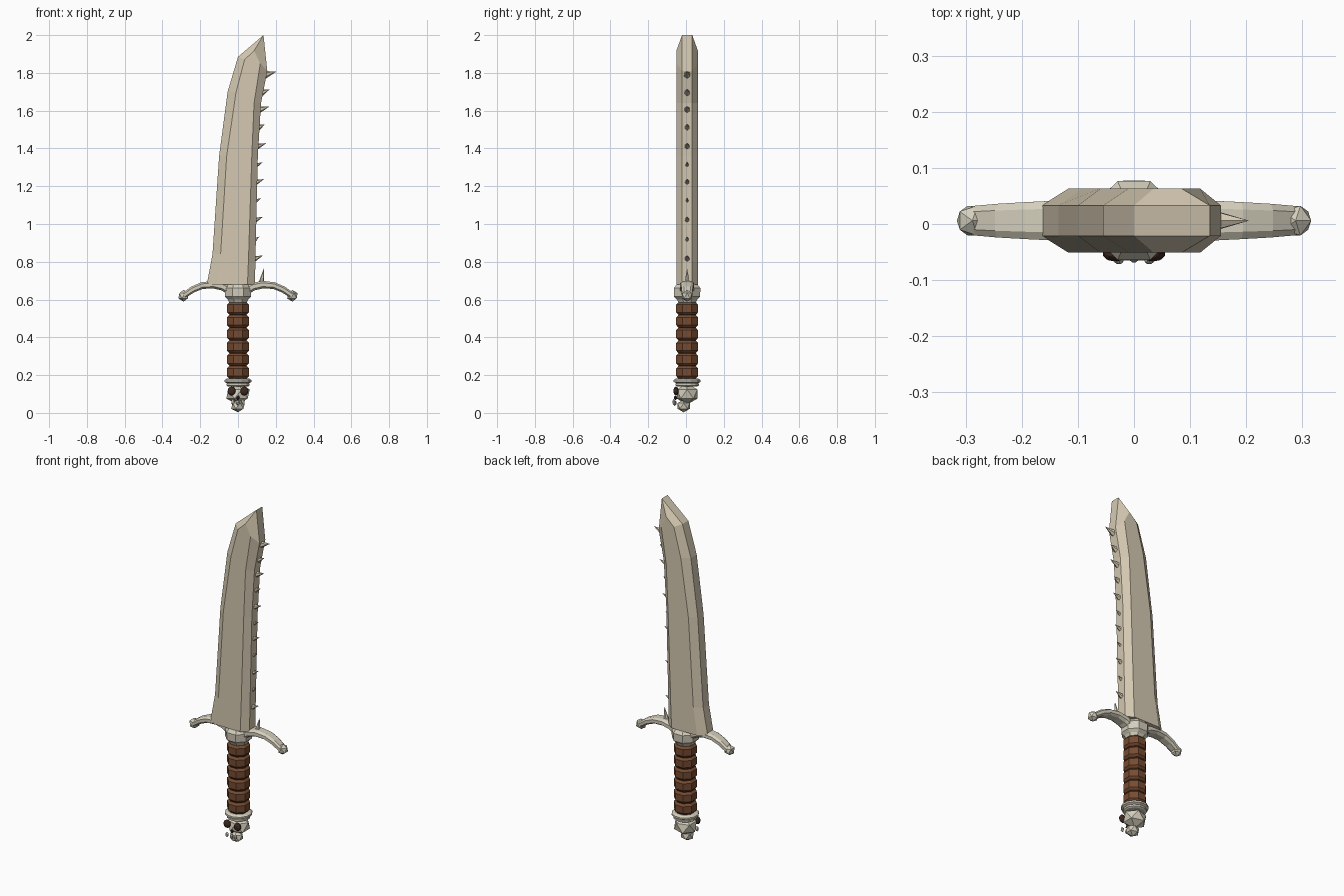
import bpy, bmesh, math
from mathutils import Vector, Matrix

cube = bpy.data.objects.get("Cube")
if cube:
    bpy.data.objects.remove(cube, do_unlink=True)

MID_Y = 0.006


def material(name, rgb):
    m = bpy.data.materials.new(name)
    m.use_nodes = True
    m.diffuse_color = (*rgb, 1)
    m.node_tree.nodes["Principled BSDF"].inputs["Base Color"].default_value = (*rgb, 1)
    return m


BONE = material("warm bone", (0.66, 0.58, 0.44))
PALE = material("pale bone", (0.66, 0.62, 0.50))
LEATHER = material("brown leather", (0.18, 0.07, 0.03))
DARK = material("dark socket", (0.045, 0.022, 0.016))


def finish(name, bm, mat):
    bmesh.ops.recalc_face_normals(bm, faces=bm.faces)
    me = bpy.data.meshes.new(name)
    bm.to_mesh(me)
    bm.free()
    me.materials.append(mat)
    ob = bpy.data.objects.new(name, me)
    bpy.context.collection.objects.link(ob)
    return ob


def loft(name, rings, mat):
    """Skin a list of point rings and cap both ends."""
    bm = bmesh.new()
    loops = [[bm.verts.new(p) for p in ring] for ring in rings]
    n = len(loops[0])
    for a, b in zip(loops, loops[1:]):
        for i in range(n):
            j = (i + 1) % n
            bm.faces.new((a[i], a[j], b[j], b[i]))
    bm.faces.new(loops[0])
    bm.faces.new(loops[-1])
    return finish(name, bm, mat)


def turned(name, profile, mat, sides=8):
    """Stack of polygon rings from (radius, z) pairs, flat side to the front."""
    rings = []
    for r, z in profile:
        angles = [2 * math.pi * (i + 0.5) / sides for i in range(sides)]
        rings.append([(r * math.cos(a), MID_Y + r * math.sin(a), z) for a in angles])
    return loft(name, rings, mat)


def ball(name, centre, size, mat, detail=1):
    bm = bmesh.new()
    bmesh.ops.create_icosphere(bm, subdivisions=detail, radius=1)
    bmesh.ops.scale(bm, vec=size, verts=bm.verts)
    bmesh.ops.translate(bm, vec=centre, verts=bm.verts)
    return finish(name, bm, mat)


def spike(name, base, tip, radius, mat):
    base, tip = Vector(base), Vector(tip)
    axis = tip - base
    turn = axis.to_track_quat('Z', 'Y').to_matrix().to_4x4()
    bm = bmesh.new()
    bmesh.ops.create_cone(bm, segments=6, radius1=radius, radius2=0, depth=axis.length,
                          cap_ends=True, matrix=Matrix.Translation((base + tip) / 2) @ turn)
    return finish(name, bm, mat)


# Blade: thin rim outline bevelled into a wider inner outline on each side
rim = [(-.165, .68), (-.135, .84), (-.10, 1.36), (-.055, 1.70), (0, 1.885), (.135, 2.0),
       (.155, 1.81), (.122, 1.64), (.105, 1.36), (.092, .80), (.09, .68)]
face = [(-.117, .68), (-.092, .84), (-.06, 1.36), (-.01, 1.70), (.035, 1.87), (.085, 1.917),
        (.118, 1.85), (.085, 1.64), (.073, 1.36), (.055, .80), (.05, .68)]
layers = ((face, -.051), (rim, -.021), (rim, .033), (face, .063))
loft("blade", [[(x, y, z) for x, z in pts] for pts, y in layers], BONE)

# Spikes along the back edge of the blade: height, tip reach, radius
spikes = [(1.79, .205, .02), (1.695, .168, .018), (1.605, .168, .018), (1.51, .143, .016),
          (1.41, .15, .016), (1.31, .132, .011), (1.22, .138, .014), (1.12, .122, .01),
          (1.02, .132, .014), (.915, .113, .012), (.815, .132, .016)]
back_edge = rim[6:]
for i, (z, reach, r) in enumerate(spikes):
    for (xa, za), (xb, zb) in zip(back_edge, back_edge[1:]):
        if zb <= z <= za:
            edge_x = xb + (xa - xb) * (z - zb) / (za - zb)
    spike(f"blade_spike_{i + 1}", (edge_x - .008, MID_Y, z), (reach, MID_Y, z + .018), r, BONE)
spike("guard_spike", (.122, MID_Y, .675), (.137, MID_Y, .765), .018, PALE)

# Guard: central collar, two drooping arms, faceted knobs
turned("guard_collar", [(.045, .575), (.058, .60), (.074, .615), (.076, .66), (.058, .683)], PALE)
arm_path = [(.03, .64, .022, .036), (.08, .668, .021, .037), (.13, .679, .020, .036),
            (.19, .674, .018, .033), (.24, .653, .017, .030), (.285, .622, .015, .026)]
section = [(-1, -.5), (-.6, -1), (.6, -1), (1, -.5), (1, .5), (.6, 1), (-.6, 1), (-1, .5)]
for side, sign in (("left", 1), ("right", -1)):
    rings = []
    for i, (x, z, h, w) in enumerate(arm_path):
        a, b = arm_path[max(i - 1, 0)], arm_path[min(i + 1, len(arm_path) - 1)]
        tilt = math.atan2(b[1] - a[1], b[0] - a[0])
        rings.append([(sign * (x - u * h * math.sin(tilt)), MID_Y + v * w,
                       z + u * h * math.cos(tilt)) for v, u in section])
    loft(f"{side}_guard_arm", rings, PALE)
    ball(f"{side}_guard_knob", (sign * .288, MID_Y, .62), (.031, .031, .031), PALE)

# Grip: leather bands over a dark core
turned("grip_core", [(.05, .17), (.05, .59)], DARK)
pitch = .0675
for i in range(6):
    z = .183 + i * pitch
    turned(f"grip_band_{i + 1}", [(.051, z), (.063, z + .012), (.063, z + .052),
                                  (.051, z + .064)], LEATHER)

# Pommel rings
turned("pommel_ring_upper", [(.062, .158), (.074, .164), (.074, .174), (.062, .181)], PALE, 12)
turned("pommel_ring_lower", [(.055, .14), (.064, .145), (.064, .155), (.055, .16)], PALE, 12)

# Skull pommel: cranium, jaw, eyes, nose and teeth
ball("skull", (0, .006, .1), (.07, .064, .055), PALE)
ball("jaw", (0, -.012, .037), (.04, .038, .034), PALE)
for side, sign in (("left", 1), ("right", -1)):
    ball(f"{side}_eye_socket", (sign * .034, -.053, .116), (.022, .014, .024), DARK, 2)
    ball(f"{side}_tooth", (sign * .027, -.064, .058), (.010, .009, .016), PALE)
ball("nose_hole", (0, -.056, .08), (.009, .009, .012), DARK)
ball("middle_tooth", (0, -.06, .053), (.010, .010, .016), PALE)
